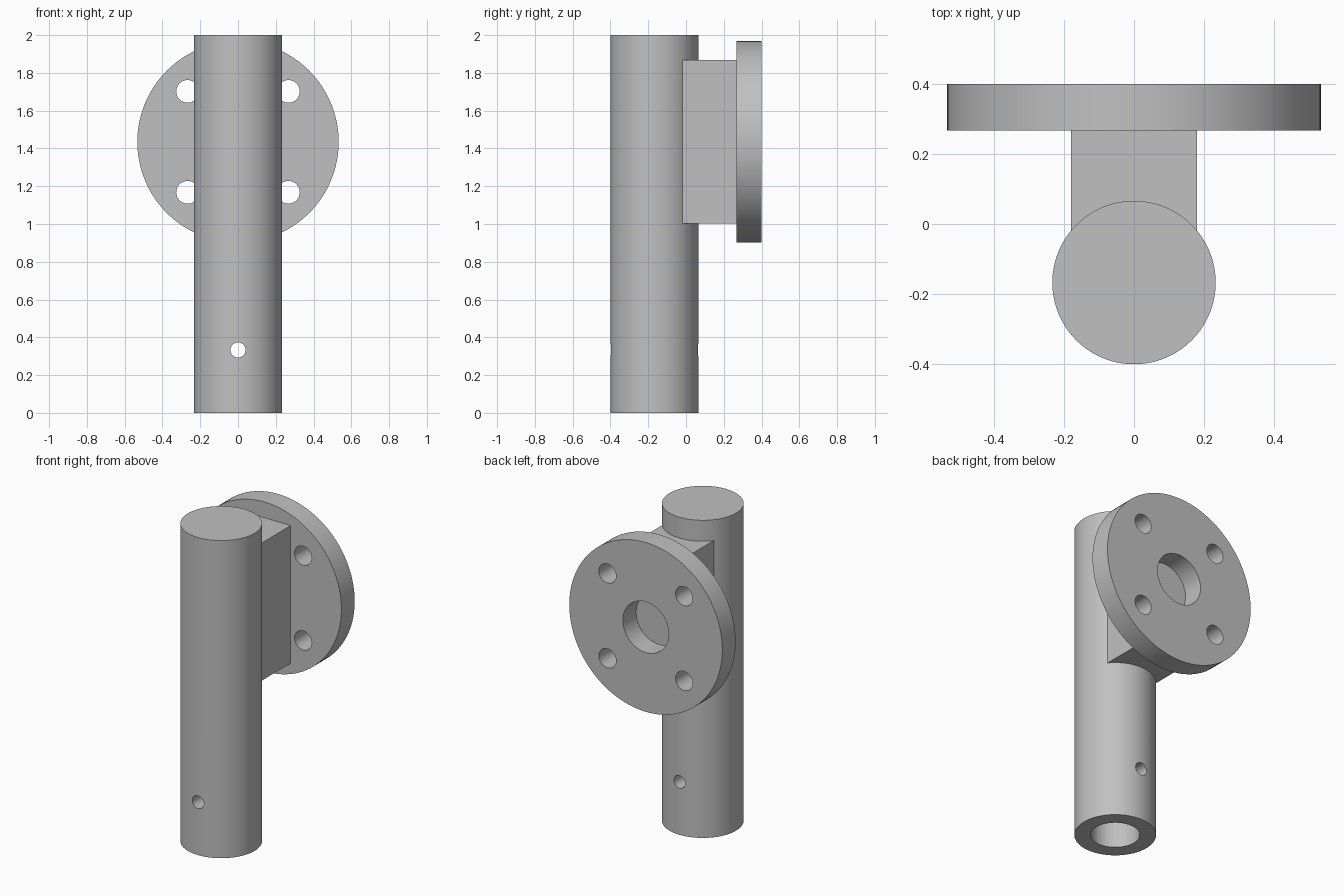
import bpy
from math import pi, radians

cube = bpy.data.objects.get("Cube")
if cube:
    bpy.data.objects.remove(cube, do_unlink=True)

grey = bpy.data.materials.new("plain grey")
grey.use_nodes = True
colour = (0.53, 0.53, 0.53, 1)
grey.diffuse_color = colour
for node in grey.node_tree.nodes:
    if node.type == "BSDF_PRINCIPLED":
        node.inputs["Base Color"].default_value = colour

POST_Y = -0.167
DISC_Z = 1.435
DISC_FRONT, DISC_BACK = 0.267, 0.4


def cylinder(name, radius, start, end, axis, x=0, other=0, sides=128):
    """Cylinder from start to end along y or z; other is the remaining coordinate."""
    mid = (start + end) / 2
    along_y = axis == "y"
    bpy.ops.mesh.primitive_cylinder_add(
        vertices=sides, radius=radius, depth=end - start,
        location=(x, mid, other) if along_y else (x, other, mid),
        rotation=(pi / 2, 0, 0) if along_y else (0, 0, 0))
    obj = bpy.context.object
    obj.name = name
    obj.data.materials.append(grey)
    return obj


def drill(body, cutters):
    """Subtract each cutter from the body, then discard it."""
    for cutter in cutters:
        cutter.hide_render = True
        mod = body.modifiers.new("hole", "BOOLEAN")
        mod.operation = "DIFFERENCE"
        mod.solver = "EXACT"
        mod.object = cutter
        bpy.ops.object.select_all(action="DESELECT")
        body.select_set(True)
        bpy.context.view_layer.objects.active = body
        bpy.ops.object.modifier_apply(modifier=mod.name)
        bpy.data.objects.remove(cutter, do_unlink=True)
    bpy.ops.object.shade_smooth_by_angle(angle=radians(30))


# Post with a blind socket in the bottom and a cross pin hole
post = cylinder("post", 0.233, 0, 2, "z", other=POST_Y)
drill(post, [
    cylinder("socket_cutter", 0.14, -0.1, 0.667, "z", other=POST_Y, sides=96),
    cylinder("pin_cutter", 0.04, -0.6, 0.3, "y", other=0.333, sides=48),
])

# Round flange with a centre bore and four bolt holes
flange = cylinder("flange", 0.533, DISC_FRONT, DISC_BACK, "y", other=DISC_Z)
cutters = [cylinder("bore_cutter", 0.16, 0.2, 0.5, "y", other=DISC_Z, sides=96)]
for sx in (-1, 1):
    for sz in (-1, 1):
        cutters.append(cylinder("bolt_cutter", 0.06, 0.2, 0.5, "y",
                                0.267 * sx, DISC_Z + 0.267 * sz, 48))
drill(flange, cutters)

# Block joining the post to the flange
block_start = -0.03
bpy.ops.mesh.primitive_cube_add(
    size=1, location=(0, (block_start + DISC_FRONT) / 2, DISC_Z))
block = bpy.context.object
block.name = "connecting_block"
block.dimensions = (0.36, DISC_FRONT - block_start, 0.867)
bpy.ops.object.transform_apply(location=False, rotation=False, scale=True)
block.data.materials.append(grey)
